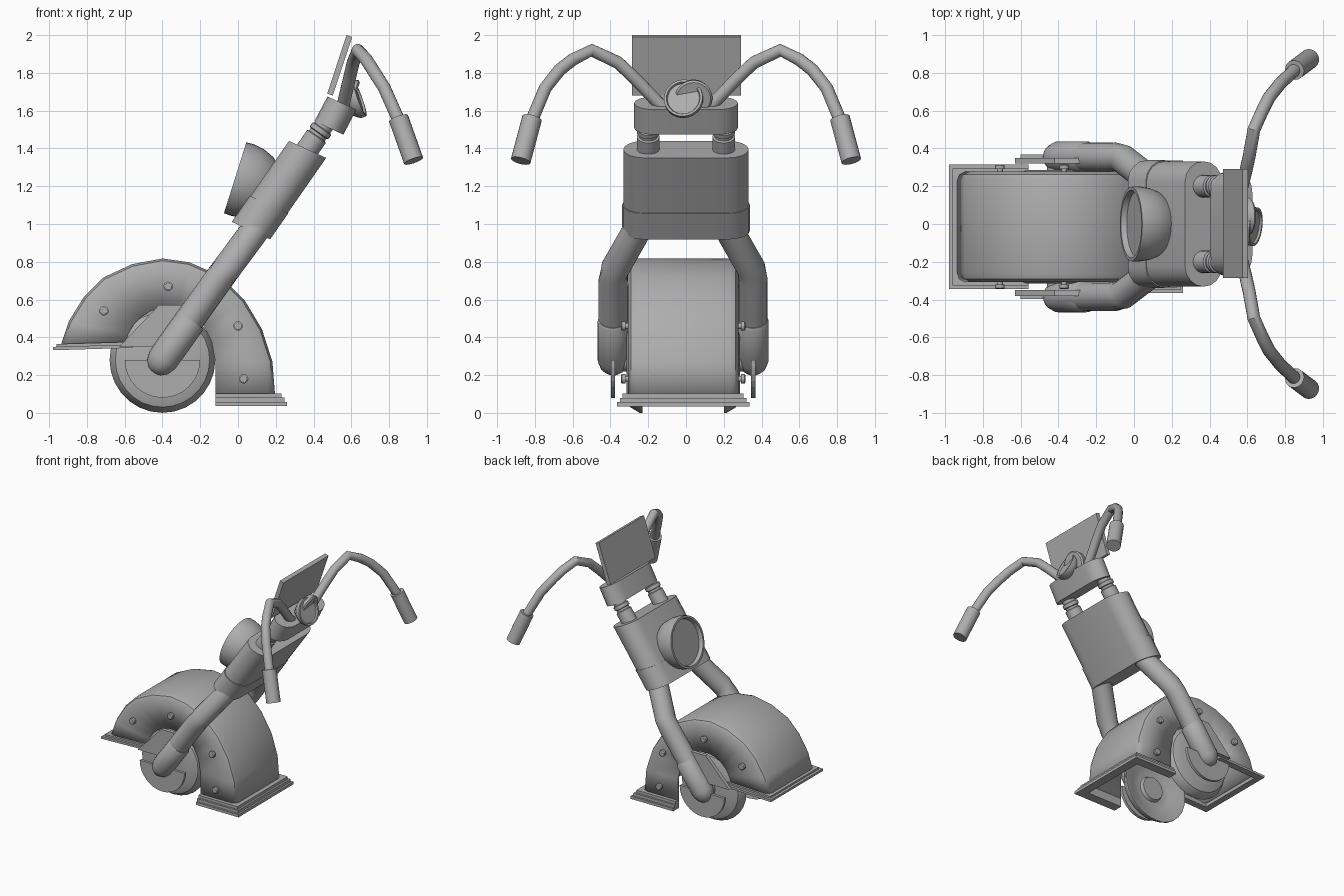
import bpy, bmesh, math
from mathutils import Vector

cube = bpy.data.objects.get("Cube")
if cube:
    bpy.data.objects.remove(cube, do_unlink=True)

grey = bpy.data.materials.new("plain grey")
grey.use_nodes = True
grey.diffuse_color = (0.42, 0.42, 0.42, 1)
grey.node_tree.nodes["Principled BSDF"].inputs["Base Color"].default_value = grey.diffuse_color

YC = -0.015  # middle of the wheel, fender and forks
HUB = Vector((-0.4, 0, 0.28))


def loft(name, rings, closed=True, caps=True, smooth=True, thick=0):
    """Skin a list of equally long point rings."""
    bm = bmesh.new()
    vs = [[bm.verts.new(p) for p in ring] for ring in rings]
    n = len(vs[0])
    for a, b in zip(vs, vs[1:]):
        for i in range(n if closed else n - 1):
            j = (i + 1) % n
            bm.faces.new((a[i], a[j], b[j], b[i]))
    if caps:
        bm.faces.new(vs[0])
        bm.faces.new(vs[-1])
    bmesh.ops.recalc_face_normals(bm, faces=bm.faces)
    me = bpy.data.meshes.new(name)
    bm.to_mesh(me)
    bm.free()
    ob = bpy.data.objects.new(name, me)
    bpy.context.collection.objects.link(ob)
    me.materials.append(grey)
    if smooth:
        bpy.ops.object.select_all(action='DESELECT')
        ob.select_set(True)
        bpy.context.view_layer.objects.active = ob
        bpy.ops.object.shade_smooth_by_angle(angle=math.radians(35))
    if thick:
        mod = ob.modifiers.new("thickness", 'SOLIDIFY')
        mod.thickness = thick
        mod.offset = 0
    return ob


def tube(name, path, radii, axis=None, sides=20):
    """Round tube along a path; with an axis it is a turned shape."""
    path = [Vector(p) for p in path]
    rings = []
    for i, (p, r) in enumerate(zip(path, radii)):
        t = axis or path[min(i + 1, len(path) - 1)] - path[max(i - 1, 0)]
        q = Vector(t).to_track_quat('Z', 'Y')
        rings.append([p + q @ Vector((r * math.cos(a), r * math.sin(a), 0))
                      for a in (math.tau * k / sides for k in range(sides))])
    return loft(name, rings)


def turned(name, origin, axis, profile, sides=32):
    """Turned shape from (distance, radius) pairs."""
    axis = Vector(axis).normalized()
    return tube(name, [Vector(origin) + axis * d for d, r in profile],
                [r for d, r in profile], axis, sides)


def prism(name, poly, offset):
    pts = [Vector(p) for p in poly]
    return loft(name, [pts, [p + Vector(offset) for p in pts]], smooth=False)


def stadium(front, back, half, bulge=0):
    """Rounded slab outline between two xz points, wide in y."""
    f, b = Vector((front[0], 0, front[1])), Vector((back[0], 0, back[1]))
    mid, h = (f + b) / 2, (b - f) / 2 * (1 + bulge)
    rad = 0.11
    out = []
    for s, start in ((1, 0), (-1, math.pi)):
        for k in range(9):
            a = start + math.pi * k / 8
            out.append(mid + h * math.cos(a)
                       + Vector((0, s * (half - rad) + rad * math.sin(a), 0)))
    return out


# Fender: arched shell with open underside
outer = [(-.93, .36), (-.89, .48), (-.81, .61), (-.71, .71), (-.56, .78), (-.4, .81),
         (-.26, .79), (-.1, .72), (.03, .59), (.12, .44), (.175, .27), (.19, .08)]
inner = [(-.6, .36), (-.58, .42), (-.55, .47), (-.51, .51), (-.46, .54), (-.4, .555),
         (-.32, .55), (-.24, .52), (-.18, .46), (-.14, .38), (-.12, .27), (-.12, .08)]
rings = []
for (ox, oz), (ix, iz) in zip(outer, inner):
    o, i = Vector((ox, 0, oz)), Vector((ix, 0, iz))
    inward = (i - o).normalized()
    half = [(i, .285), (o + inward * .035, .285), (o + inward * .01, .272), (o, .245)]
    left = [p + Vector((0, YC + w, 0)) for p, w in half]
    right = [p + Vector((0, YC - w, 0)) for p, w in reversed(half)]
    rings.append(left + right)
loft("fender", rings, closed=False, caps=False, thick=0.015)


def lip(name, x_open, x_end, grow, z, height, tilt=0):
    """U shaped rim around an open fender end."""
    d = math.copysign(grow, x_end - x_open)
    w, v = .28 + grow, .275
    plan = [(x_open, w), (x_end + d, w), (x_end + d, -w), (x_open, -w),
            (x_open, -v), (x_end, -v), (x_end, v), (x_open, v)]
    prism(name, [(x, YC + y, z + tilt * (x - x_end)) for x, y in plan], (0, 0, height))


lip("front_lip_upper", -.56, -.93, .03, .35, .015, .03)
lip("front_lip_lower", -.56, -.93, .05, .333, .018, .03)
lip("rear_foot_upper", -.12, .19, .04, .08, .022)
lip("rear_foot_middle", -.12, .19, .055, .057, .023)
lip("rear_foot_lower", -.12, .19, .07, .035, .022)

for s, side in ((1, "left"), (-1, "right")):
    # Rivets along the fender side
    for n, (x, z) in enumerate([(-.71, .54), (-.37, .67), (0, .46), (.03, .18)]):
        turned(f"{side}_rivet_{n + 1}", (x, YC + s * .28, z), (0, s, 0),
               [(0, .015), (.025, .015), (.025, .025), (.045, .025), (.05, .018)], 12)

    # Dished brake disc with hub
    turned(f"{side}_disc", (HUB.x, YC, HUB.z), (0, s, 0),
           [(.245, .06), (.245, .09), (.27, .1), (.27, .17), (.215, .265), (.215, .28),
            (.23, .28), (.28, .25), (.3, .19), (.3, .06), (.37, .06)], 28)

    # Half round cover plate
    arc = [(HUB.x + .2 * math.cos(a), YC + s * .36, HUB.z + .2 * math.sin(a))
           for a in (math.pi * (1 + k / 16) for k in range(17))]
    prism(f"{side}_cover", arc, (0, s * .022, 0))

    # Bracket between fork and fender
    shape = [(-.63, .35), (-.42, .57), (-.2, .57), (-.24, .46), (-.4, .35)]
    prism(f"{side}_bracket", [(x, YC + s * .335, z) for x, z in shape], (0, s * .03, 0))

    # Fork leg with thicker lower sleeve and rounded end
    y = YC + s * .37
    tube(f"{side}_fork", [(-.38, y, .32), (-.1, y, .71), (-.06, YC + s * .36, .765),
                          (.07, YC + s * .26, .94), (.14, YC + s * .21, 1.04)], [.077] * 5)
    turned(f"{side}_fork_sleeve", (HUB.x, y, HUB.z), (.58, 0, .81),
           [(-.08, .02), (-.073, .04), (-.045, .068), (0, .083), (.25, .083), (.26, .076)], 24)

    # Upper fork tube with collars
    turned(f"{side}_upper_tube", (.33, s * .2, 1.34), (.57, 0, .82),
           [(0, .06), (.15, .06), (.155, .05), (.17, .05), (.175, .06),
            (.2, .06), (.205, .05), (.3, .05)], 20)

    # Handlebar and grip
    bar = [(.555, .1, 1.60), (.56, .15, 1.645), (.59, .27, 1.77), (.61, .36, 1.855),
           (.635, .5, 1.92), (.68, .6, 1.87), (.715, .67, 1.815), (.775, .745, 1.72),
           (.855, .82, 1.54)]
    tube(f"{side}_handlebar", [(x, s * w, z) for x, w, z in bar], [.034] * len(bar), sides=16)
    tube(f"{side}_grip", [(.85, s * .815, 1.56), (.93, s * .875, 1.335)], [.053, .053])

# Main fork block: lower collar and upper body
def along(p, t):
    return (p[0] + .3 * t, p[1] + .43 * t)


f0, b0 = (-.03, 1.01), (.167, .92)
loft("fork_block_lower", [stadium(along(f0, t), along(b0, t), .338, .03) for t in (0, .32)])
loft("fork_block_upper", [stadium(along(f0, t), along(b0, t), .332) for t in (.3, 1)])

# Handlebar clamp
loft("handlebar_clamp", [stadium((.405, 1.545), (.558, 1.473), .275),
                         stadium((.474, 1.675), (.627, 1.605), .275)])

# Headlamp
turned("headlamp", (-.015, 0, 1.245), (.95, 0, -.3),
       [(.03, .005), (.03, .172), (0, .18), (0, .197), (.04, .199), (.1, .19),
        (.16, .165), (.21, .12), (.25, .06), (.26, .01)])

# Small windscreen plate
prism("windscreen", [(.472, -.285, 1.69), (.472, .29, 1.69),
                     (.575, .29, 2.0), (.575, -.285, 2.0)], (.03, 0, -.01))

# Gauge and its housing
turned("gauge_housing", (.54, .04, 1.69), (.94, 0, -.33),
       [(0, .05), (.03, .09), (.07, .1), (.08, .09)])
turned("gauge", (.645, -.015, 1.668), (-.94, .12, -.34),
       [(.012, .005), (.012, .085), (0, .09), (0, .103), (.03, .103), (.05, .09), (.1, .05)])
